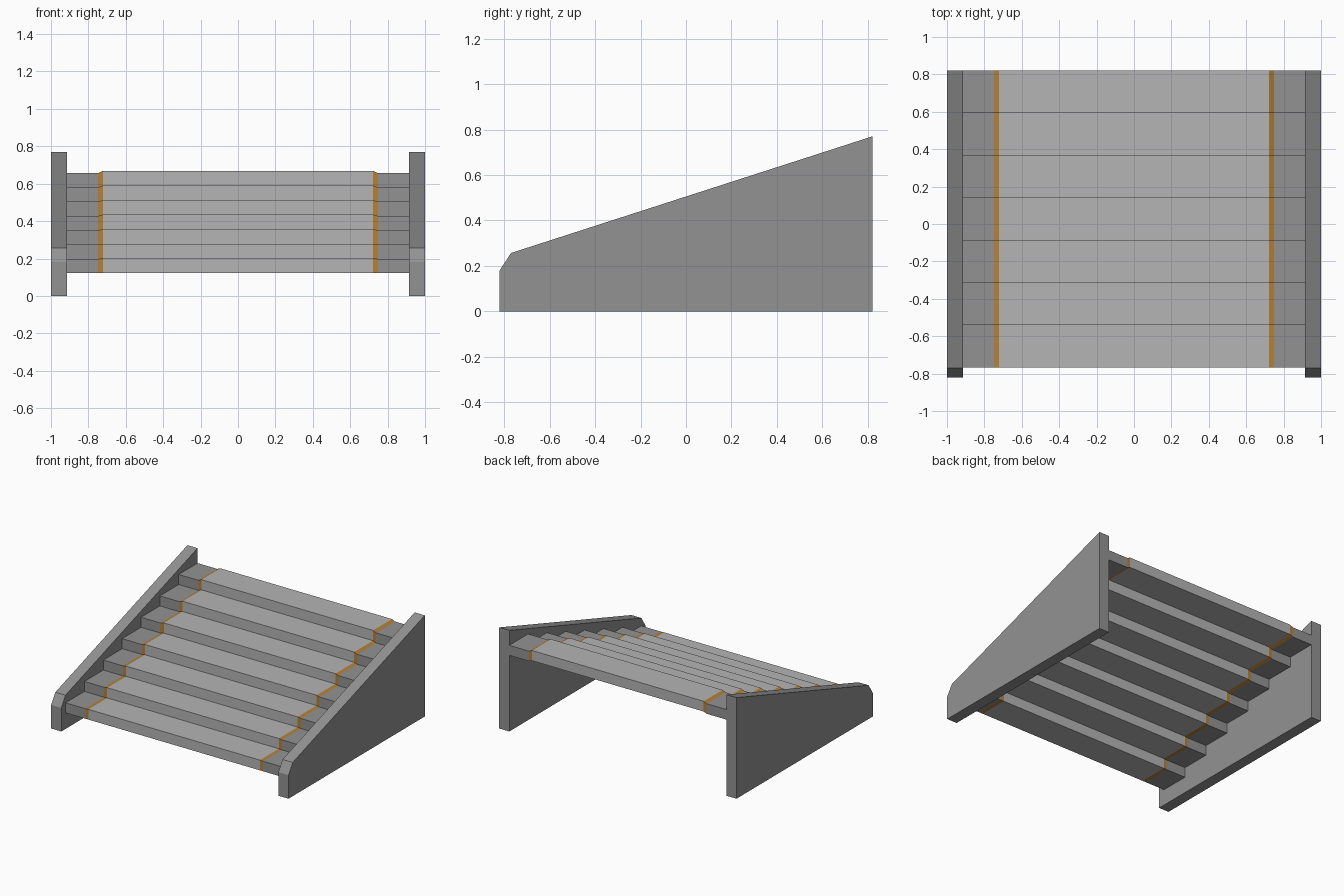
import bpy, bmesh

if "Cube" in bpy.data.objects:
    bpy.data.objects.remove(bpy.data.objects["Cube"])


def material(name, rgb):
    m = bpy.data.materials.new(name)
    m.diffuse_color = (*rgb, 1)
    m.use_nodes = True
    m.node_tree.nodes["Principled BSDF"].inputs["Base Color"].default_value = m.diffuse_color
    return m


dark = material("dark_grey", (0.29, 0.29, 0.29))
light = material("light_grey", (0.46, 0.46, 0.46))
orange = material("orange_stripe", (0.46, 0.22, 0.04))


def finish(name, bm, mats):
    bmesh.ops.recalc_face_normals(bm, faces=bm.faces[:])
    mesh = bpy.data.meshes.new(name)
    bm.to_mesh(mesh)
    bm.free()
    for m in mats:
        mesh.materials.append(m)
    obj = bpy.data.objects.new(name, mesh)
    bpy.context.collection.objects.link(obj)
    return obj


# Side panels: one profile in the y-z plane, extruded and mirrored
def side_panel(name, sign):
    profile = [(-0.82, 0), (0.82, 0), (0.82, 0.77), (-0.77, 0.257), (-0.82, 0.18)]
    bm = bmesh.new()
    face = bm.faces.new([bm.verts.new((sign * 0.915, y, z)) for y, z in profile])
    ext = bmesh.ops.extrude_face_region(bm, geom=[face])
    moved = [v for v in ext["geom"] if isinstance(v, bmesh.types.BMVert)]
    bmesh.ops.translate(bm, vec=(sign * 0.085, 0, 0), verts=moved)
    finish(name, bm, [dark])


side_panel("left_side_panel", -1)
side_panel("right_side_panel", 1)

# Steps: dark ends, sloped orange stripes and a slightly raised lighter middle
COUNT, FRONT, BACK = 7, -0.768, 0.82
DEPTH = (BACK - FRONT) / COUNT
XS = [-0.915, -0.749, -0.723, 0.723, 0.749, 0.915]
RAISED = [0, 0, 1, 1, 0, 0]
BAND_MATERIAL = [0, 2, 1, 2, 0]


def level(k, raised):
    return 0.122 + 0.0763 * k + 0.0017 * k * raised


def step(k):
    bm = bmesh.new()
    y0, y1 = FRONT + k * DEPTH, FRONT + (k + 1) * DEPTH
    rings = []
    for x, r in zip(XS, RAISED):
        low, high = level(k, r), level(k + 1, r)
        rings.append([bm.verts.new((x, y, z)) for y, z in
                      ((y0, low), (y1, low), (y1, high), (y0, high))])
    for a, b, band in zip(rings, rings[1:], BAND_MATERIAL):
        for j in range(4):
            n = (j + 1) % 4
            bm.faces.new((a[j], a[n], b[n], b[j])).material_index = band
    bm.faces.new(rings[0])
    bm.faces.new(rings[-1])
    finish(f"step_{k + 1}", bm, [dark, light, orange])


for k in range(COUNT):
    step(k)
